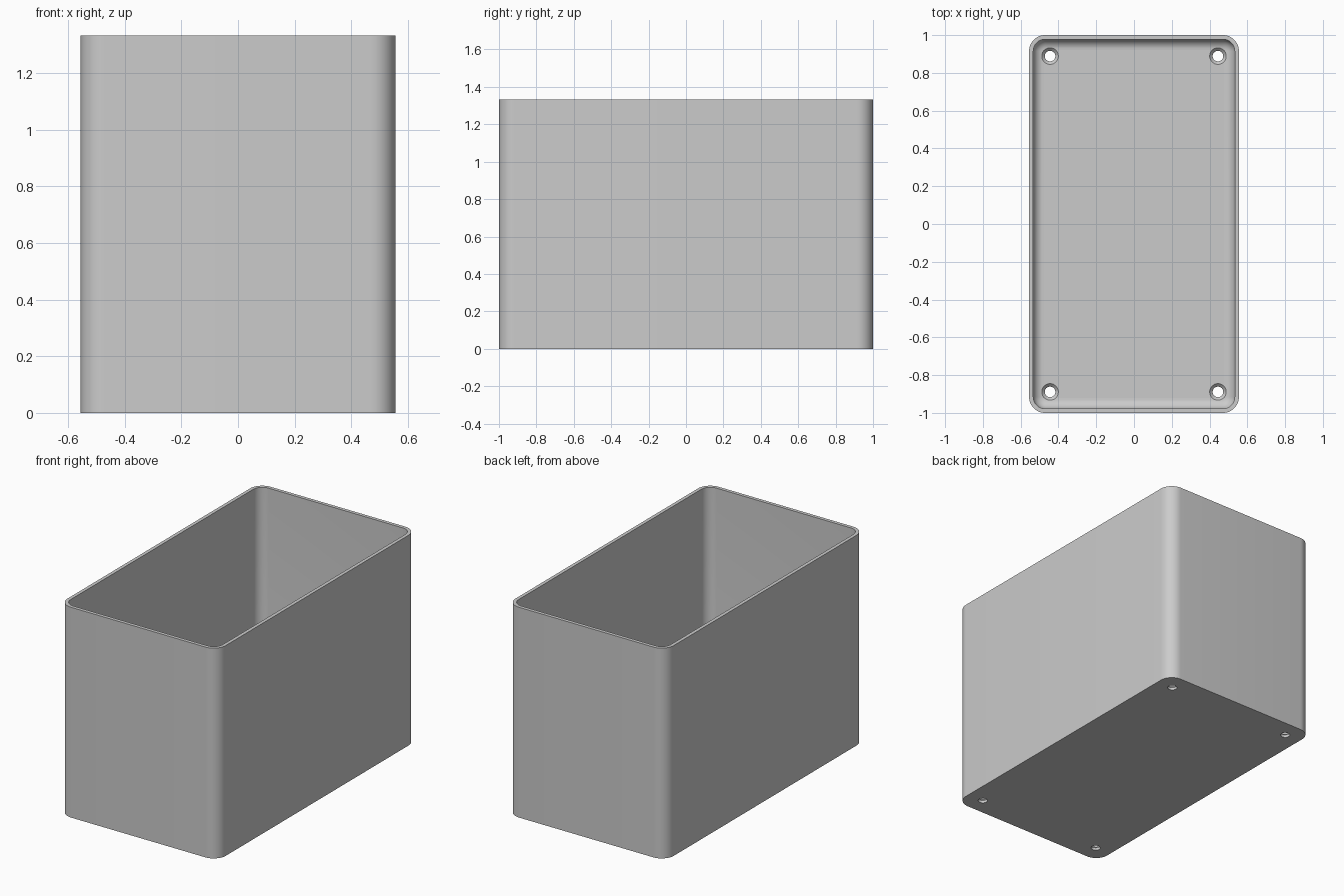
import bpy
import bmesh
from math import cos, sin, pi

HALF_X, HALF_Y, HEIGHT = 0.5556, 1.0, 1.3333
WALL, FLOOR = 0.0222, 0.033
CORNER, FILLET = 0.085, 0.055
HOLE_X, HOLE_Y = 0.4444, 0.8889

cube = bpy.data.objects.get("Cube")
if cube:
    bpy.data.objects.remove(cube, do_unlink=True)

grey = bpy.data.materials.new("plain grey")
grey.use_nodes = True
colour = (0.6, 0.6, 0.6, 1)
grey.diffuse_color = colour
grey.node_tree.nodes["Principled BSDF"].inputs["Base Color"].default_value = colour


def rounded_ring(bm, inset, z, steps=12):
    """Rounded rectangle of vertices, inset from the outer outline."""
    r = CORNER - inset
    cx, cy = HALF_X - CORNER, HALF_Y - CORNER
    ring = []
    for k, (sx, sy) in enumerate([(1, 1), (-1, 1), (-1, -1), (1, -1)]):
        for i in range(steps + 1):
            a = (k + i / steps) * pi / 2
            ring.append(bm.verts.new((sx * cx + r * cos(a), sy * cy + r * sin(a), z)))
    return ring


def circle_ring(bm, x, y, r, z, steps=32):
    return [bm.verts.new((x + r * cos(2 * pi * i / steps),
                          y + r * sin(2 * pi * i / steps), z)) for i in range(steps)]


def loft(bm, rings):
    """Bridge successive rings and cap both ends."""
    for low, high in zip(rings, rings[1:]):
        n = len(low)
        for i in range(n):
            j = (i + 1) % n
            bm.faces.new((low[i], low[j], high[j], high[i]))
    bm.faces.new(rings[0][::-1])
    bm.faces.new(rings[-1])


def make_object(name, bm):
    bmesh.ops.recalc_face_normals(bm, faces=bm.faces)
    mesh = bpy.data.meshes.new(name)
    bm.to_mesh(mesh)
    bm.free()
    mesh.materials.append(grey)
    obj = bpy.data.objects.new(name, mesh)
    bpy.context.collection.objects.link(obj)
    return obj


# Open box: outer wall, rim, inner wall, filleted floor
bm = bmesh.new()
rings = [rounded_ring(bm, 0, 0), rounded_ring(bm, 0, HEIGHT),
         rounded_ring(bm, WALL, HEIGHT)]
for i in range(9):
    a = i / 8 * pi / 2
    rings.append(rounded_ring(bm, WALL + FILLET * (1 - cos(a)),
                              FLOOR + FILLET * (1 - sin(a))))
loft(bm, rings)
box = make_object("open_box", bm)

# Countersunk screw holes near the floor corners
bm = bmesh.new()
profile = [(0.028, -0.05), (0.028, FLOOR - 0.016), (0.044, FLOOR), (0.044, FLOOR + 0.08)]
for sx in (-1, 1):
    for sy in (-1, 1):
        loft(bm, [circle_ring(bm, sx * HOLE_X, sy * HOLE_Y, r, z) for r, z in profile])
cutter = make_object("screw_hole_cutter", bm)
cutter.hide_render = True

cut = box.modifiers.new("screw holes", "BOOLEAN")
cut.operation = "DIFFERENCE"
cut.solver = "EXACT"
cut.object = cutter

bpy.ops.object.select_all(action="DESELECT")
box.select_set(True)
bpy.context.view_layer.objects.active = box
bpy.ops.object.modifier_apply(modifier=cut.name)
bpy.data.objects.remove(cutter, do_unlink=True)
bpy.ops.object.shade_smooth_by_angle(angle=pi / 6)
